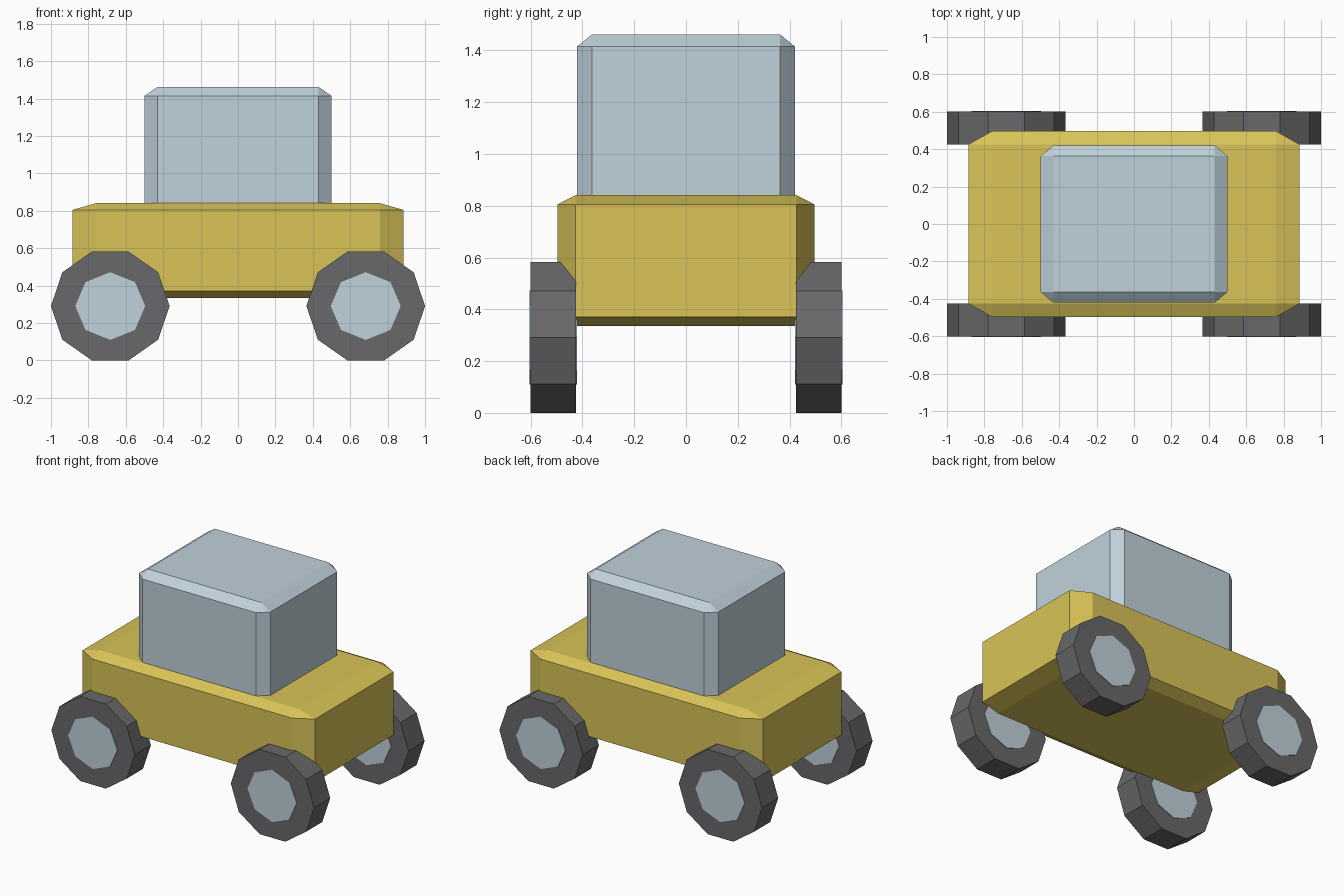
import bpy, bmesh
from math import cos, sin, tau
from mathutils import Vector

if "Cube" in bpy.data.objects:
    bpy.data.objects.remove(bpy.data.objects["Cube"], do_unlink=True)


def make_material(name, colour):
    mat = bpy.data.materials.new(name)
    mat.use_nodes = True
    mat.diffuse_color = (*colour, 1)
    bsdf = next(n for n in mat.node_tree.nodes if n.type == 'BSDF_PRINCIPLED')
    bsdf.inputs["Base Color"].default_value = (*colour, 1)
    return mat


yellow = make_material("yellow paint", (0.69, 0.55, 0.095))
pale_blue = make_material("pale blue", (0.53, 0.64, 0.71))
rubber = make_material("dark rubber", (0.14, 0.14, 0.145))


def add_object(name, bm, mat, location):
    bmesh.ops.recalc_face_normals(bm, faces=bm.faces)
    mesh = bpy.data.meshes.new(name)
    bm.to_mesh(mesh)
    bm.free()
    mesh.materials.append(mat)
    obj = bpy.data.objects.new(name, mesh)
    obj.location = location
    bpy.context.collection.objects.link(obj)
    return obj


def chamfered_box(name, mat, half_size, centre_z, chamfer):
    """Cube chamfered before stretching, so the chamfer follows each axis."""
    bm = bmesh.new()
    bmesh.ops.create_cube(bm, size=2)
    bmesh.ops.bevel(bm, geom=bm.edges[:], offset=chamfer, segments=1,
                    affect='EDGES', profile=0.5)
    bmesh.ops.scale(bm, vec=half_size, verts=bm.verts)
    return add_object(name, bm, mat, (0, 0, centre_z))


def disc(name, mat, sides, radius_x, radius_z, width, location):
    """Low-poly prism lying along y, with a corner on the x axis."""
    bm = bmesh.new()
    rim = [bm.verts.new((radius_x * cos(tau * i / sides), -width / 2,
                         radius_z * sin(tau * i / sides))) for i in range(sides)]
    cap = bm.faces.new(rim)
    result = bmesh.ops.extrude_face_region(bm, geom=[cap], use_keep_orig=True)
    moved = [v for v in result["geom"] if isinstance(v, bmesh.types.BMVert)]
    bmesh.ops.translate(bm, vec=Vector((0, width, 0)), verts=moved)
    return add_object(name, bm, mat, location)


# Body and cabin
chamfered_box("body", yellow, (0.885, 0.497, 0.253), 0.588, 0.143)
chamfered_box("cabin", pale_blue, (0.5, 0.421, 0.345), 1.117, 0.138)

# Wheels, each with a hub that stands slightly proud on both sides
for end, x in (("left", 0.683), ("right", -0.683)):
    for side, y in (("front", -0.513), ("back", 0.513)):
        place = (x, y, 0.291)
        disc(f"{side}_{end}_tyre", rubber, 10, 0.317, 0.306, 0.176, place)
        disc(f"{side}_{end}_hub", pale_blue, 8, 0.187, 0.181, 0.184, place)
